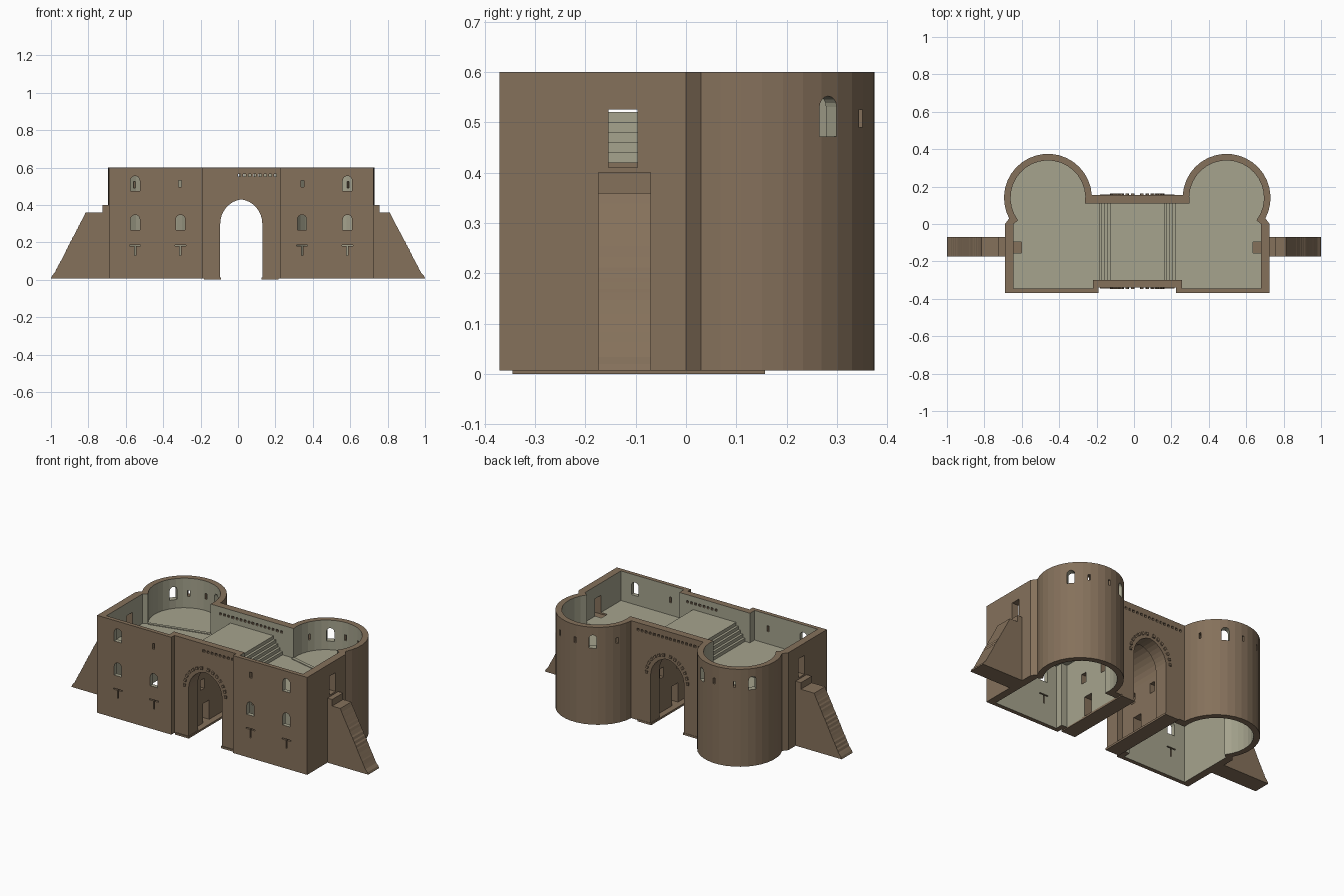
import bpy, bmesh, math, random
from mathutils import Matrix, Vector

if "Cube" in bpy.data.objects:
    bpy.data.objects.remove(bpy.data.objects["Cube"])

random.seed(4)
CX = 0.0175          # symmetry plane of the building


def material(name, rgb):
    m = bpy.data.materials.new(name)
    m.diffuse_color = (*rgb, 1)
    m.use_nodes = True
    m.node_tree.nodes["Principled BSDF"].inputs["Base Color"].default_value = m.diffuse_color
    return m


BROWN = material("brown_stone", (0.235, 0.165, 0.105))
PALE = material("pale_plaster", (0.38, 0.37, 0.27))


def add_prism(bm, pts, depth, mat=Matrix()):
    """Extrude a 2D outline from local z=0 to z=depth, placed by mat."""
    lo = [bm.verts.new(mat @ Vector((x, y, 0))) for x, y in pts]
    hi = [bm.verts.new(mat @ Vector((x, y, depth))) for x, y in pts]
    n = len(pts)
    bm.faces.new(lo[::-1])
    bm.faces.new(hi)
    for i in range(n):
        bm.faces.new((lo[i], lo[(i + 1) % n], hi[(i + 1) % n], hi[i]))


def make(name, prisms, mat):
    bm = bmesh.new()
    for p in prisms:
        add_prism(bm, *p)
    bmesh.ops.recalc_face_normals(bm, faces=bm.faces)
    me = bpy.data.meshes.new(name)
    bm.to_mesh(me)
    bm.free()
    me.materials.append(mat)
    ob = bpy.data.objects.new(name, me)
    bpy.context.collection.objects.link(ob)
    return ob


def boolean(target, prisms, mat, op='DIFFERENCE'):
    cutter = make("cutter", prisms, mat)
    cutter.hide_render = True
    mod = target.modifiers.new("cut", 'BOOLEAN')
    mod.operation, mod.solver, mod.object = op, 'EXACT', cutter
    mod.material_mode = 'TRANSFER'
    bpy.context.view_layer.objects.active = target
    bpy.ops.object.modifier_apply(modifier=mod.name)
    bpy.data.objects.remove(cutter)


def at_z(z):
    return Matrix.Translation((CX, 0, z))


def facing(x, y, z, deg):
    """Outline x runs sideways, outline y runs up, depth runs along heading deg."""
    a = math.radians(deg)
    d = Vector((math.cos(a), math.sin(a), 0))
    up = Vector((0, 0, 1))
    s = up.cross(d)
    m = Matrix((s, up, d)).transposed().to_4x4()
    m.translation = (x + CX, y, z)
    return m


def rect(w, h):
    return [(-w / 2, 0), (w / 2, 0), (w / 2, h), (-w / 2, h)]


def arc(r, a0, a1, n=20):
    c = (0.4775, 0.14)
    return [(c[0] + r * math.cos(math.radians(a0 + (a1 - a0) * i / n)),
             c[1] + r * math.sin(math.radians(a0 + (a1 - a0) * i / n))) for i in range(n + 1)]


def mirrored(half):
    return half + [(-x, y) for x, y in reversed(half)]


def arched(w, h, n=8):
    """Round-headed window outline."""
    r = w / 2
    return [(-r, 0), (r, 0)] + [(r * math.cos(math.pi * i / n), h - r + r * math.sin(math.pi * i / n))
                                for i in range(n + 1)]


def pointed(w, spring, apex, n=8):
    """Right half of a pointed arch, springing to apex."""
    h = apex - spring
    R = (w * w + h * h) / (2 * w)
    top = math.asin(h / R) if R > w else math.pi / 2
    return [(w - R + R * math.cos(top * i / n), spring + R * math.sin(top * i / n)) for i in range(n + 1)]


def gate(w, spring, apex):
    half = [(w, -0.1)] + pointed(w, spring, apex)
    return half + [(-x, y) for x, y in reversed(half[:-1])]


# ---- gatehouse body with two round towers at the back
outer = [(0.2075, -0.34), (0.2075, -0.37), (0.7075, -0.37), (0.7075, 0.0)] + arc(0.235, -28, 176.3)
body = make("gatehouse_walls", [(mirrored(outer), 0.593, at_z(0.007))], BROWN)

# open upper storey
room = [(0.238, -0.3), (0.238, -0.345), (0.6625, -0.345), (0.6625, 0.0)] + arc(0.2, -37, 188.6)
boolean(body, [(mirrored(room), 0.3, at_z(0.42))], PALE)

# raised platform over the gate with steps on both sides
steps = [(0.22, 0.40), (0.22, 0.42)]
for i in range(5):
    u = 0.205 - 0.015 * i
    steps += [(u, 0.42 + 0.02 * i), (u, 0.44 + 0.02 * i)]
boolean(body, [(mirrored(steps), 0.42, facing(0, -0.305, 0, 90))], PALE, 'UNION')

# lower rooms, open underneath
low = [(0.2, -0.3)] + room + [(0.2, 0.11)]
boolean(body, [(low, 0.49, at_z(-0.1)), ([(-x, y) for x, y in low], 0.49, at_z(-0.1))], PALE)

# gate passage: narrow arches at the ends, wider vault in the middle
boolean(body, [(gate(0.1125, 0.30, 0.43), 0.8, facing(0, -0.5, 0, 90))], BROWN)
boolean(body, [(gate(0.145, 0.31, 0.46), 0.32, facing(0, -0.25, 0, 90))], BROWN)

# ---- arched windows
wins = []
for s in (-1, 1):
    wins.append((arched(0.05, 0.08), 0.15, facing(s * 0.5675, -0.45, 0.475, 90)))
    for u in (0.325, 0.5675):
        wins.append((arched(0.05, 0.08), 0.15, facing(s * u, -0.45, 0.267, 90)))


def tower_cut(s, deg, outline, z):
    a = math.radians(deg)
    return (outline, 0.14, facing(s * 0.4775 + 0.15 * math.cos(a), 0.14 + 0.15 * math.sin(a), z, deg))


for s, angs in ((1, (37.5, 118)), (-1, (62, 142.5))):
    wins += [tower_cut(s, a, arched(0.043, 0.08), 0.472) for a in angs]
boolean(body, wins, PALE)

# ---- slits, T-shaped loops, beam holes and doors
tee = [(-0.004, 0), (0.004, 0), (0.004, 0.05), (0.03, 0.05), (0.03, 0.057),
       (-0.03, 0.057), (-0.03, 0.05), (-0.004, 0.05)]
cuts = []
for s in (-1, 1):
    cuts.append((rect(0.014, 0.035), 0.15, facing(s * 0.3275, -0.45, 0.495, 90)))
    for u in (0.325, 0.5675):
        cuts.append((tee, 0.15, facing(s * u, -0.45, 0.13, 90)))
    side = 0 if s > 0 else 180
    cuts.append((rect(0.058, 0.115), 0.16, facing(s * 0.62, -0.125, 0.41, side)))    # side doors
    cuts.append((rect(0.06, 0.23), 0.1, facing(s * 0.125, -0.125, -0.1, side)))      # passage doors
    for y in (-0.16, 0.0):
        cuts.append((rect(0.035, 0.06), 0.1, facing(s * 0.125, y, 0.22, side)))
for s, angs in ((1, (62, 92, 152)), (-1, (28, 88, 118))):
    cuts += [tower_cut(s, a, rect(0.013, 0.035), 0.49) for a in angs]
for i in range(8):
    u = -0.01 + 0.0275 * i
    cuts.append((rect(0.014, 0.014), 0.12, facing(u, -0.38, 0.551, 90)))
    cuts.append((rect(0.014, 0.014), 0.12, facing(u + 0.015, 0.08, 0.551, 90)))
    cuts.append((rect(0.014, 0.014), 0.12, facing(-u - 0.03, 0.08, 0.551, 90)))
boolean(body, cuts, BROWN)

# ---- raised arch stones around both gate mouths
stones = []
for y in (-0.348, 0.150):
    a, b = pointed(0.132, 0.31, 0.445, 14), pointed(0.146, 0.31, 0.462, 14)
    for i in range(14):
        if i % 2 == 0:
            q = [a[i], b[i], b[i + 1], a[i + 1]]
            stones.append((q, 0.013, facing(0, y, 0, 90)))
            stones.append(([(-x, z) for x, z in q], 0.013, facing(0, y, 0, 90)))
make("arch_stones", stones, BROWN)

# ---- low plinths under the gate piers
make("gate_plinths", [([(s * 0.108, -0.345), (s * 0.2, -0.345), (s * 0.2, 0.157), (s * 0.108, 0.157)],
                       0.012, at_z(0)) for s in (-1, 1)], BROWN)

# ---- low ridges where each tower floor meets the hall floor
for s, name in ((1, "right"), (-1, "left")):
    q = [(0.275, 0.095), (0.63, 0.01), (0.633, 0.028), (0.28, 0.115)]
    make(name + "_floor_ridge", [([(s * x, y) for x, y in q], 0.006, at_z(0.418))], PALE)

# ---- broken curtain wall stubs with ragged slopes
for s, name, x_in, x_a, x_b in ((1, "right", 0.715, 0.757, 0.812), (-1, "left", 0.68, 0.725, 0.815)):
    pts = [(x_in, 0.007), (1.0, 0.007), (0.995, 0.02)]
    n = 16
    for i in range(1, n):
        t = i / n
        x = 0.99 + (x_b - 0.99) * t
        z = 0.02 + 0.34 * t
        j = random.uniform(0.001, 0.005)
        pts += [(x + j, z - 0.007), (x - 0.002, z)]
    pts += [(x_b, 0.36), (x_a, 0.36), (x_a, 0.4), (x_in, 0.4)]
    m = Matrix(((1, 0, 0, 0), (0, 0, 1, -0.175), (0, 1, 0, 0), (0, 0, 0, 1)))
    make(name + "_curtain_wall", [([(s * x, z) for x, z in pts], 0.105, m)], BROWN)
